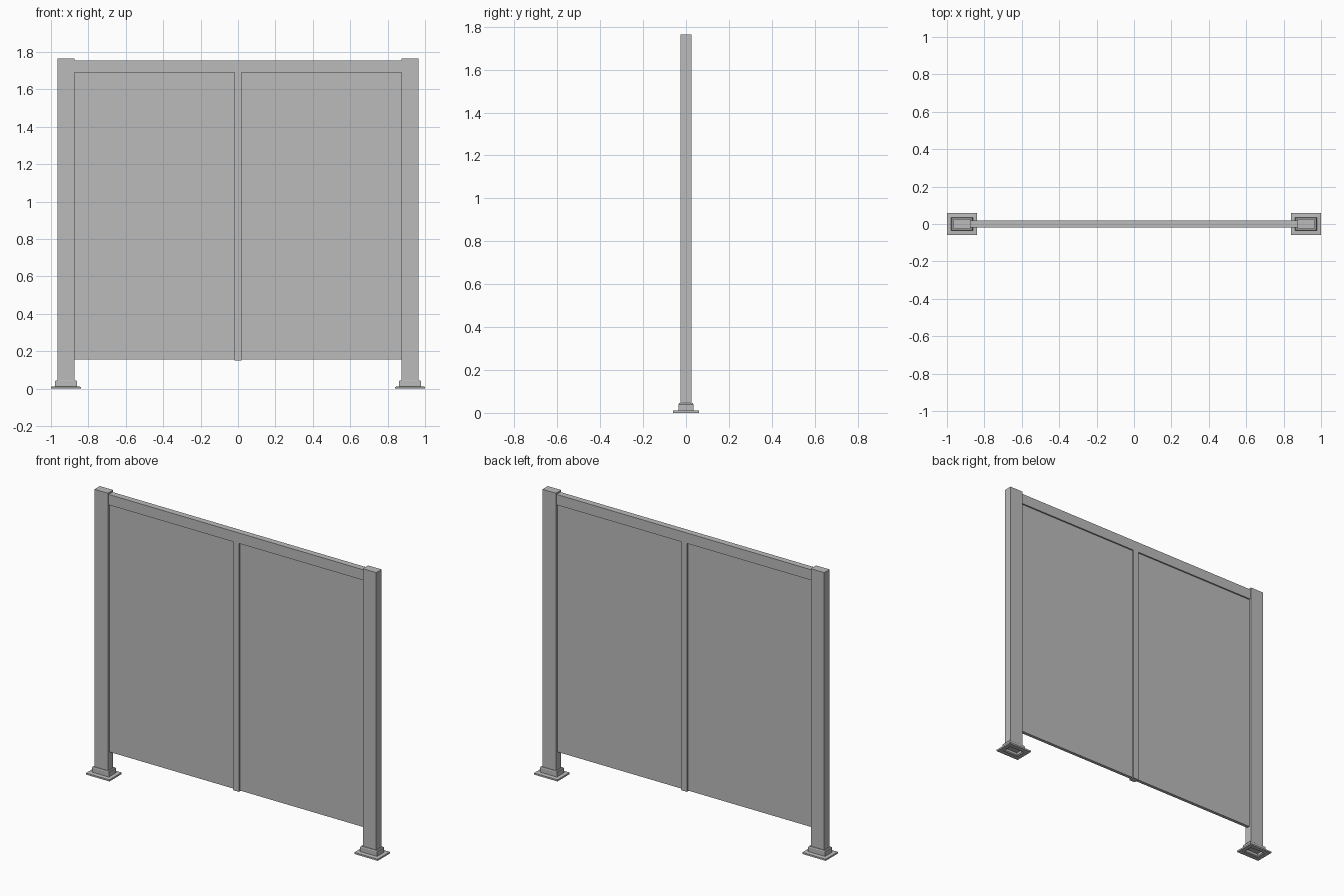
import bpy
import bmesh

if "Cube" in bpy.data.objects:
    bpy.data.objects.remove(bpy.data.objects["Cube"], do_unlink=True)

GREY = (0.5, 0.5, 0.5, 1.0)
mat = bpy.data.materials.new("plain_grey")
mat.use_nodes = True
mat.diffuse_color = GREY
mat.node_tree.nodes["Principled BSDF"].inputs["Base Color"].default_value = GREY


def finish(name, bm):
    bmesh.ops.recalc_face_normals(bm, faces=bm.faces)
    mesh = bpy.data.meshes.new(name)
    bm.to_mesh(mesh)
    bm.free()
    mesh.materials.append(mat)
    obj = bpy.data.objects.new(name, mesh)
    bpy.context.collection.objects.link(obj)
    return obj


def box(name, x, half_x, half_y, z0, z1):
    """Box centred on y = 0."""
    bm = bmesh.new()
    bmesh.ops.create_cube(bm, size=1)
    for v in bm.verts:
        v.co = (x + v.co.x * 2 * half_x, v.co.y * 2 * half_y,
                z0 if v.co.z < 0 else z1)
    return finish(name, bm)


def sleeve(name, x, profile):
    """Rectangular ring swept from a closed profile of (half_x, half_y, z)."""
    bm = bmesh.new()
    loops = []
    for hx, hy, z in profile:
        corners = ((-hx, -hy), (hx, -hy), (hx, hy), (-hx, hy))
        loops.append([bm.verts.new((x + cx, cy, z)) for cx, cy in corners])
    for a, b in zip(loops, loops[1:] + loops[:1]):
        for i in range(4):
            j = (i + 1) % 4
            bm.faces.new((a[i], a[j], b[j], b[i]))
    return finish(name, bm)


POST_X = 0.92
POST_HX, POST_HY = 0.046, 0.026

# Posts with hollow stepped feet
for side, s in (("left", 1), ("right", -1)):
    x = s * POST_X
    box(side + "_post", x, POST_HX, POST_HY, 0.02, 1.765)
    sleeve(side + "_foot", x, [
        (0.08, 0.06, 0), (0.08, 0.06, 0.01),
        (0.058, 0.035, 0.012), (0.058, 0.035, 0.04),
        (0.054, 0.032, 0.045), (POST_HX, POST_HY, 0.045),
        (POST_HX, POST_HY, 0.005), (0.052, 0.031, 0)])

# Top rail, middle bar and the two infill panels
inner = POST_X - POST_HX
box("top_rail", 0, inner, 0.019, 1.69, 1.755)
box("middle_bar", 0, 0.02, 0.019, 0.15, 1.69)
for side, s in (("left", 1), ("right", -1)):
    half = (inner - 0.02) / 2
    box(side + "_panel", s * (0.02 + half), half, 0.01, 0.155, 1.69)
